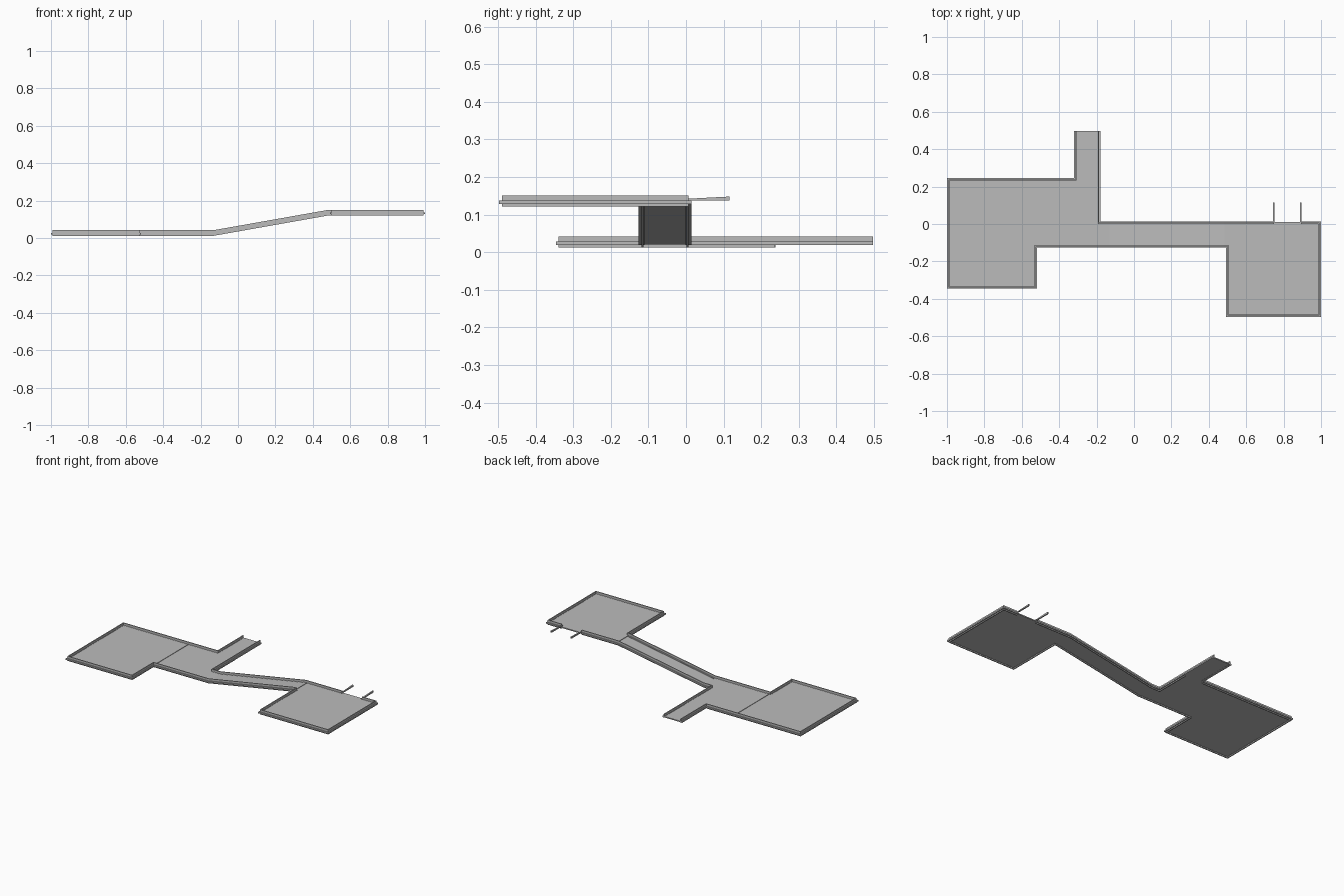
import bpy, bmesh
from mathutils import Vector

if "Cube" in bpy.data.objects:
    bpy.data.objects.remove(bpy.data.objects["Cube"])

H = 0.109                      # rise from lower deck to upper deck
R0, R1 = -0.13, 0.485          # ramp start and end in x

grey = bpy.data.materials.new("concrete grey")
grey.diffuse_color = (0.5, 0.5, 0.5, 1)
grey.use_nodes = True
grey.node_tree.nodes["Principled BSDF"].inputs["Base Color"].default_value = grey.diffuse_color


def finish(bm, name):
    bmesh.ops.recalc_face_normals(bm, faces=bm.faces)
    me = bpy.data.meshes.new(name)
    bm.to_mesh(me)
    bm.free()
    me.materials.append(grey)
    ob = bpy.data.objects.new(name, me)
    bpy.context.collection.objects.link(ob)
    return ob


def slab(name, x0, x1, y0, y1, z0, z1, rise0=0.0, rise1=0.0):
    """Box whose two x ends can sit at different heights."""
    bm = bmesh.new()
    bmesh.ops.create_cube(bm, size=1)
    for v in bm.verts:
        right = v.co.x > 0
        v.co = ((x1 if right else x0), (y1 if v.co.y > 0 else y0),
                (z1 if v.co.z > 0 else z0) + (rise1 if right else rise0))
    return finish(bm, name)


def sweep(name, path, u0, u1, z0, z1):
    """Mitred strip along a path; u is the distance inwards (to the left)."""
    bm = bmesh.new()
    pts = [Vector(p) for p in path]
    rings = []
    for i, p in enumerate(pts):
        normals = []
        for a, b in ((i - 1, i), (i, i + 1)):
            if a >= 0 and b < len(pts):
                d = (pts[b] - pts[a]).xy.normalized()
                normals.append(Vector((-d.y, d.x)))
        n = sum(normals, Vector((0, 0))).normalized()
        n /= n.dot(normals[0])
        rings.append([bm.verts.new((p.x + n.x * u, p.y + n.y * u, p.z + z))
                      for u, z in ((u0, z0), (u1, z0), (u1, z1), (u0, z1))])
    for a, b in zip(rings, rings[1:]):
        for k in range(4):
            bm.faces.new((a[k], a[(k + 1) % 4], b[(k + 1) % 4], b[k]))
    bm.faces.new(rings[0])
    bm.faces.new(rings[-1])
    return finish(bm, name)


# floors
Z0, Z1 = 0.020, 0.027
slab("west_floor", -0.997, -0.52, -0.342, 0.242, Z0, Z1)
slab("middle_floor", -0.52, -0.183, -0.122, 0.242, Z0, Z1)
slab("walkway_floor", -0.317, -0.183, 0.242, 0.497, Z0, Z1)
slab("ramp_foot_floor", -0.183, R0, -0.122, 0.012, Z0, Z1)
slab("ramp_floor", R0, R1, -0.122, 0.012, Z0, Z1, 0, H)
slab("ramp_head_floor", R1, 0.498, -0.122, 0.012, Z0, Z1, H, H)
slab("upper_floor", 0.498, 0.997, -0.493, 0.012, Z0, Z1, H, H)

# edge paths, anticlockwise, with openings at the walkway end and the gangway
south = [(-0.32, 0.497, 0), (-0.32, 0.245, 0), (-1, 0.245, 0), (-1, -0.346, 0),
         (-0.518, -0.346, 0), (-0.518, -0.126, 0), (R0, -0.126, 0),
         (R1, -0.126, H), (0.493, -0.126, H), (0.493, -0.497, H),
         (1, -0.497, H), (1, 0.014, H), (0.892, 0.014, H)]
north = [(0.748, 0.014, H), (R1, 0.014, H), (R0, 0.014, 0),
         (-0.18, 0.014, 0), (-0.18, 0.497, 0)]
for side, path in (("south", south), ("north", north)):
    sweep(side + "_parapet", path, 0.007, 0.013, 0.026, 0.042)
    sweep(side + "_lip", path, 0, 0.015, 0.019, 0.028)
    # the lower beam stops short of the walkway
    beam = path[1:] if side == "south" else path[:-1] + [(-0.18, 0.235, 0)]
    sweep(side + "_beam", beam, 0.007, 0.013, 0.012, 0.020)

# door sills
slab("west_sill", -0.523, -0.518, -0.115, 0.235, 0.026, 0.030)
slab("upper_sill", 0.493, 0.498, -0.115, 0.003, 0.026, 0.030, H, H)

# low handrail on the ramp
slab("ramp_handrail", R0, R1, -0.104, -0.100, 0.026, 0.031, 0, H)

# gangway side rails, deeper towards the outer end
for i, x in enumerate((0.748, 0.892)):
    rail = slab("gangway_rail_%d" % i, x - 0.004, x + 0.004, 0.0, 0.116, 0.137, 0.142)
    for v in rail.data.vertices:
        if v.co.y > 0.1 and v.co.z > 0.14:
            v.co.z = 0.148
